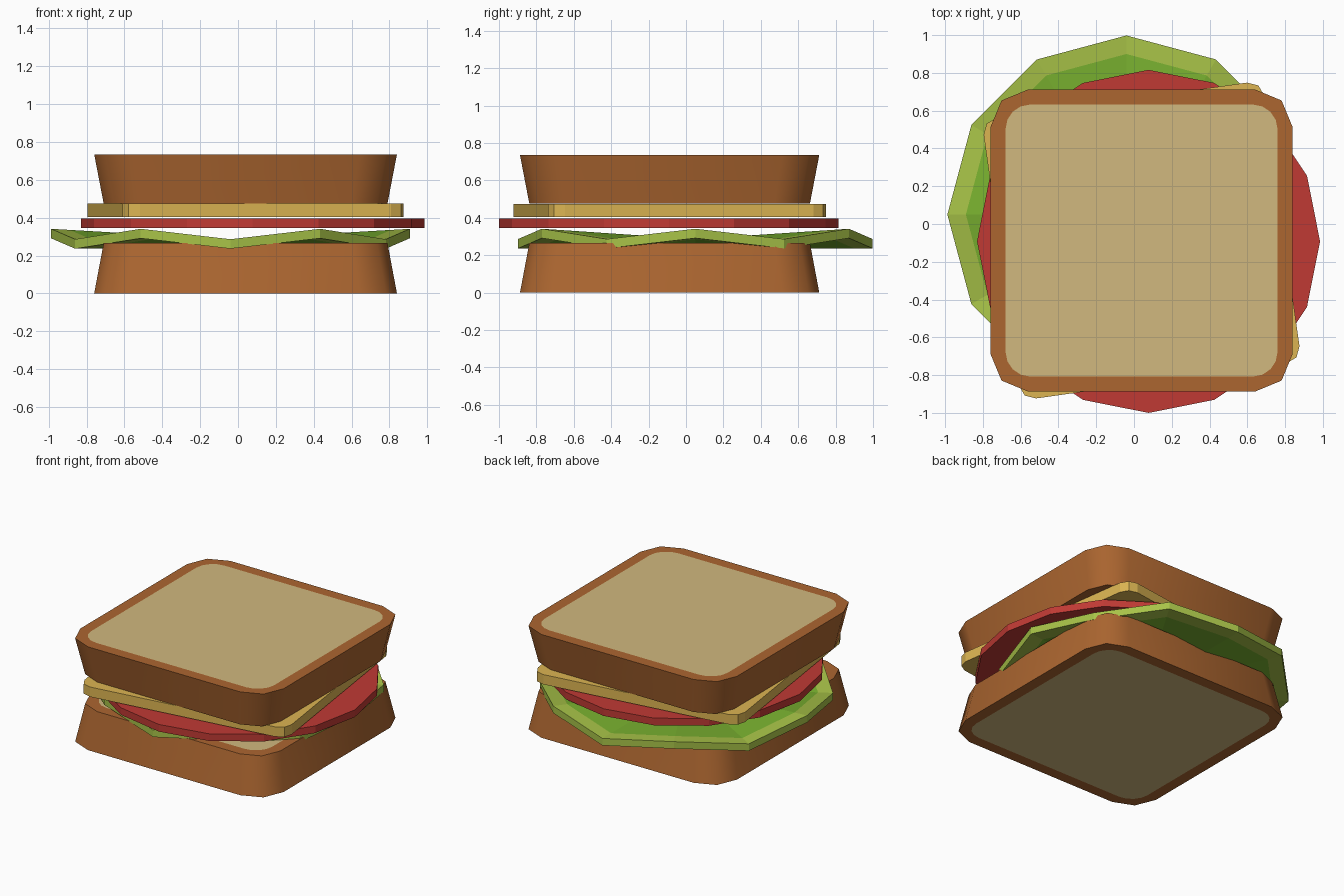
import bpy, bmesh, math

if "Cube" in bpy.data.objects:
    bpy.data.objects.remove(bpy.data.objects["Cube"])


def material(name, rgb):
    lin = [(c / 255 / 12.92) if c <= 10 else ((c / 255 + 0.055) / 1.055) ** 2.4 for c in rgb]
    m = bpy.data.materials.new(name)
    m.diffuse_color = (*lin, 1)
    m.use_nodes = True
    m.node_tree.nodes["Principled BSDF"].inputs["Base Color"].default_value = m.diffuse_color
    return m


CRUST = material("brown crust", (172, 102, 48))
CRUMB = material("cream crumb", (209, 184, 126))
LEAF = material("light green leaf", (168, 195, 72))
LEAF_DARK = material("dark green leaf", (122, 178, 48))
TOMATO = material("tomato red", (192, 58, 52))
CHEESE = material("cheese yellow", (220, 181, 82))


def rounded_square(half, radius, segs, z):
    pts = []
    for c in range(4):
        base = math.radians(90 * c)
        cx = (half - radius) * (1 if c in (0, 3) else -1)
        cy = (half - radius) * (1 if c in (0, 1) else -1)
        for i in range(segs + 1):
            a = base + math.pi / 2 * i / segs
            pts.append((cx + radius * math.cos(a), cy + radius * math.sin(a), z))
    return pts


def ngon(radius, n, z_of):
    return [(radius * math.cos(2 * math.pi * i / n), radius * math.sin(2 * math.pi * i / n), z_of(i))
            for i in range(n)]


def add_ring(bm, pts):
    return [bm.verts.new(p) for p in pts]


def skin(bm, a, b, mat=0):
    n = len(a)
    for i in range(n):
        j = (i + 1) % n
        bm.faces.new((a[i], a[j], b[j], b[i])).material_index = mat


def finish(bm, name, mats, loc, rot=0.0, smooth=None):
    bmesh.ops.recalc_face_normals(bm, faces=bm.faces)
    me = bpy.data.meshes.new(name)
    bm.to_mesh(me)
    bm.free()
    for m in mats:
        me.materials.append(m)
    ob = bpy.data.objects.new(name, me)
    ob.location = loc
    ob.rotation_euler.z = rot
    bpy.context.collection.objects.link(ob)
    if smooth:
        bpy.ops.object.select_all(action='DESELECT')
        ob.select_set(True)
        bpy.context.view_layer.objects.active = ob
        bpy.ops.object.shade_smooth_by_angle(angle=math.radians(smooth))
    return ob


def bread(name, z0, z1, half0, half1):
    # Tapered crust with a cream face set into each flat side
    bm = bmesh.new()
    rings = []
    for z, half in ((z0, half0), (z1, half1)):
        outer = add_ring(bm, rounded_square(half, half * 0.25, 2, z))
        inner = add_ring(bm, rounded_square(half - 0.08, 0.13, 4, z))
        link = [outer[3 * (i // 5) + (i % 5) // 2] for i in range(20)]
        for i in range(20):
            j = (i + 1) % 20
            loop = [inner[i], inner[j], link[j]]
            if link[i] is not link[j]:
                loop.append(link[i])
            bm.faces.new(loop)
        bm.faces.new(inner).material_index = 1
        rings.append(outer)
    skin(bm, *rings)
    finish(bm, name, [CRUST, CRUMB], (0.04, -0.0875, 0), smooth=50)


def slab(name, mat, bottom, top, loc, rot=0.0):
    bm = bmesh.new()
    a, b = add_ring(bm, bottom), add_ring(bm, top)
    skin(bm, a, b)
    bm.faces.new(a)
    bm.faces.new(b)
    finish(bm, name, [mat], loc, rot)


# Bread slices, wide faces outward
bread("bottom_bread", 0.0, 0.265, 0.8, 0.75)
bread("top_bread", 0.475, 0.735, 0.75, 0.8)

# Wavy lettuce leaf: rim goes up and down, darker middle
bm = bmesh.new()
R, INNER, LOW, WAVE = 0.948, 0.85, 0.236, 0.055
rims = []
for lift in (0.0, 0.05):
    base = LOW + lift
    rim = add_ring(bm, ngon(R, 12, lambda i: base + WAVE * (i % 2 == 0)))
    mid = add_ring(bm, ngon(INNER, 12, lambda i: base + WAVE * (i % 2 == 0) * INNER / R))
    centre = bm.verts.new((0, 0, base))
    skin(bm, rim, mid)
    for i in range(12):
        bm.faces.new((mid[i], mid[(i + 1) % 12], centre)).material_index = 1
    rims.append(rim)
skin(bm, *rims)
finish(bm, "lettuce", [LEAF, LEAF_DARK], (-0.04, 0.05, 0))

# Tomato slice
slab("tomato_slice", TOMATO, ngon(0.908, 16, lambda i: 0.345), ngon(0.908, 16, lambda i: 0.396),
     (0.077, -0.092, 0))

# Cheese slice, slightly turned
slab("cheese_slice", CHEESE, rounded_square(0.75, 0.08, 2, 0.404), rounded_square(0.75, 0.08, 2, 0.474),
     (0.04, -0.0875, 0), math.radians(8))
